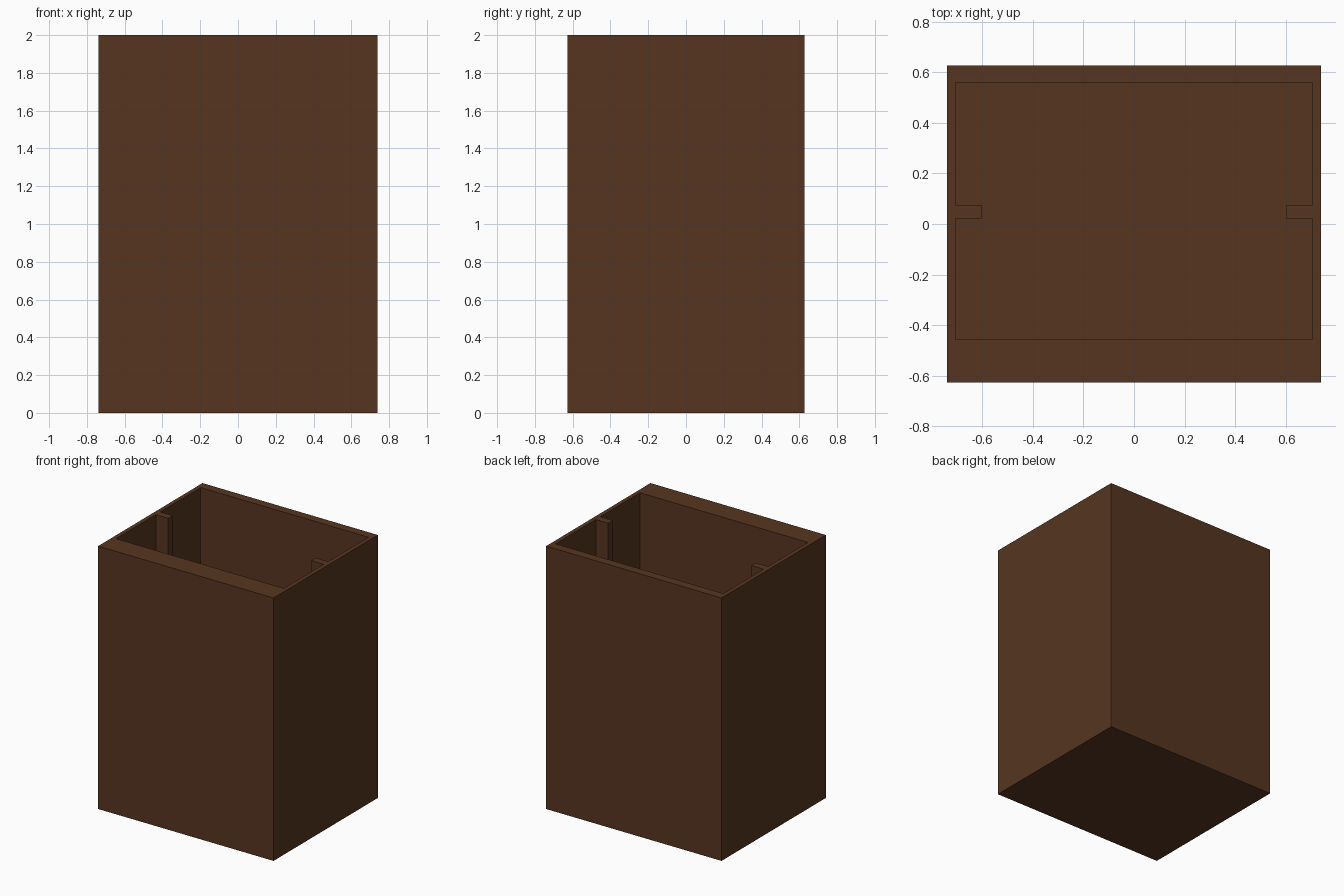
import bpy, bmesh

if "Cube" in bpy.data.objects:
    bpy.data.objects.remove(bpy.data.objects["Cube"])

W, D, H = 1.476, 1.254, 2.0          # outer size
FLOOR = 0.07                         # floor thickness
IN_X, IN_FRONT, IN_BACK = 0.706, -0.457, 0.56
RIB_X, RIB_Y0, RIB_Y1 = 0.602, 0.021, 0.076

wood = bpy.data.materials.new("dark_wood")
wood.diffuse_color = (0.093, 0.036, 0.0144, 1)
wood.use_nodes = True
wood.node_tree.nodes["Principled BSDF"].inputs["Base Color"].default_value = wood.diffuse_color


def prism(name, outline, z0, z1):
    """Extrude a flat xy outline from z0 to z1."""
    bm = bmesh.new()
    face = bm.faces.new([bm.verts.new((x, y, z0)) for x, y in outline])
    ext = bmesh.ops.extrude_face_region(bm, geom=[face])
    top = [v for v in ext["geom"] if isinstance(v, bmesh.types.BMVert)]
    bmesh.ops.translate(bm, verts=top, vec=(0, 0, z1 - z0))
    bmesh.ops.recalc_face_normals(bm, faces=bm.faces)
    mesh = bpy.data.meshes.new(name)
    bm.to_mesh(mesh)
    bm.free()
    mesh.materials.append(wood)
    obj = bpy.data.objects.new(name, mesh)
    bpy.context.collection.objects.link(obj)
    return obj


# Outer box
x, y = W / 2, D / 2
box = prism("box_body", [(-x, -y), (x, -y), (x, y), (-x, y)], 0, H)

# Cavity outline: right half with a notch that leaves the rib, then mirrored
right = [(IN_X, IN_FRONT), (IN_X, RIB_Y0), (RIB_X, RIB_Y0),
         (RIB_X, RIB_Y1), (IN_X, RIB_Y1), (IN_X, IN_BACK)]
left = [(-px, py) for px, py in reversed(right)]
cavity = prism("cavity_cutter", right + left, FLOOR, H + 0.2)
cavity.hide_render = True
cavity.hide_set(True)

# Hollow out the box, leaving walls, floor and the two ribs
cut = box.modifiers.new("hollow", 'BOOLEAN')
cut.operation = 'DIFFERENCE'
cut.solver = 'EXACT'
cut.object = cavity
